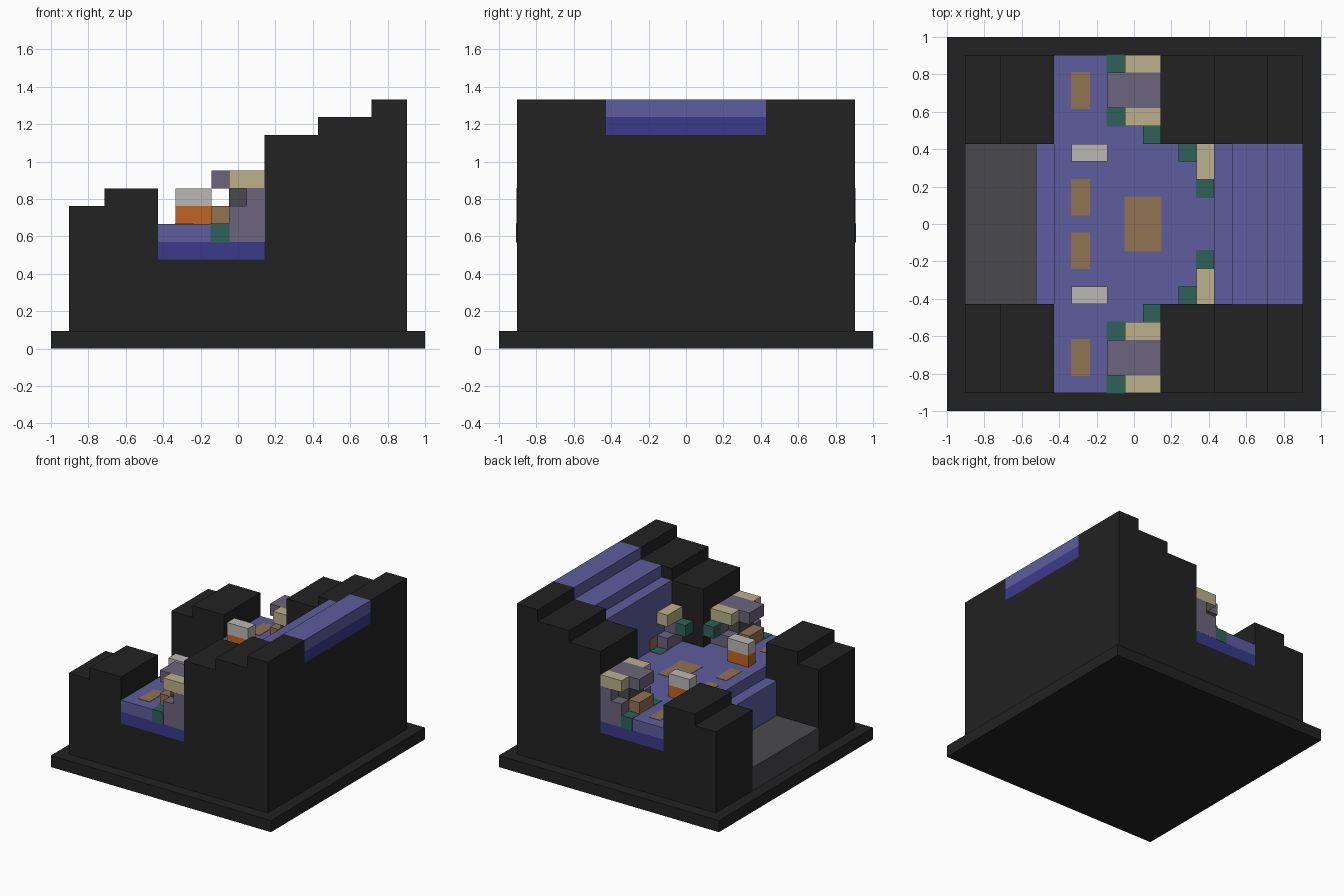
import bpy
import bmesh
from mathutils import Matrix, Vector

if "Cube" in bpy.data.objects:
    bpy.data.objects.remove(bpy.data.objects["Cube"], do_unlink=True)

N = 21            # cells along the base
U = 2 / N         # size of one cell
LIP = 0.003       # how far inlaid pieces stand proud


def linear(c):
    c /= 255
    return c / 12.92 if c <= 0.04045 else ((c + 0.055) / 1.055) ** 2.4


def material(name, r, g, b):
    m = bpy.data.materials.new(name)
    m.use_nodes = True
    rgba = (linear(r), linear(g), linear(b), 1)
    m.diffuse_color = rgba
    m.node_tree.nodes["Principled BSDF"].inputs["Base Color"].default_value = rgba
    return m


black = material("black stone", 34, 34, 34)
grey = material("dark grey", 74, 74, 77)
blue = material("water blue", 93, 93, 158)
deep = material("deep blue", 58, 58, 140)
purple = material("purple grey", 107, 101, 125)
tan = material("tan", 187, 177, 138)
green = material("green", 45, 98, 90)
brown = material("brown", 144, 115, 80)
orange = material("orange", 192, 101, 34)
pale = material("pale grey", 187, 184, 179)


def blocks(name, mat, boxes, mirror=False, lip=0.0):
    """One object made of cell-aligned boxes (x0, x1, y0, y1, z0, z1)."""
    bm = bmesh.new()
    if mirror:
        boxes = boxes + [(a, b, N - d, N - c, e, f) for a, b, c, d, e, f in boxes]
    for a, b, c, d, e, f in boxes:
        mid = Vector(((a + b - N) / 2, (c + d - N) / 2, (e + f) / 2)) * U
        size = Vector((b - a, d - c, f - e)) * U + Vector((lip, lip, lip)) * 2
        bmesh.ops.create_cube(bm, size=1, matrix=Matrix.LocRotScale(mid, None, size))
    me = bpy.data.meshes.new(name)
    bm.to_mesh(me)
    bm.free()
    me.materials.append(mat)
    ob = bpy.data.objects.new(name, me)
    bpy.context.collection.objects.link(ob)


# Base plate and stepped corner towers
blocks("base_plate", black, [(0, N, 0, N, 0, 1)])
steps = [(1, 3, 8), (3, 6, 9), (12, 15, 12), (15, 18, 13), (18, 20, 14)]
blocks("corner_towers", black, [(a, b, 1, 6, 1, h) for a, b, h in steps], mirror=True)

# Solid ground under the water
blocks("courtyard_ground", black, [(6, 15, 6, 15, 1, 5), (5, 6, 6, 15, 1, 3)])
blocks("side_ground", black, [(6, 12, 1, 6, 1, 5)], mirror=True)
blocks("upper_ground", black, [(15, 16, 6, 15, 1, 7), (16, 18, 6, 15, 1, 11), (18, 20, 6, 15, 1, 12)])
blocks("lower_landing", grey, [(1, 5, 6, 15, 1, 3)])

# Cross-shaped floor in two layers
for name, mat, z in (("floor_top", blue, 6), ("floor_bed", deep, 5)):
    blocks(name, mat, [(6, 15, 6, 15, z, z + 1)])
    blocks(name + "_arms", mat, [(6, 12, 1, 6, z, z + 1)], mirror=True)

# Stepped channel and falls
blocks("upper_channel", blue, [(15, 16, 6, 15, 7, 12), (16, 18, 6, 15, 12, 13), (18, 20, 6, 15, 13, 14)])
blocks("upper_channel_bed", deep, [(16, 18, 6, 15, 11, 12), (18, 20, 6, 15, 12, 13)])
blocks("lower_fall", blue, [(5, 6, 6, 15, 3, 6)])

# Inlaid floor patches
blocks("floor_patches", brown, [(7, 8, 2, 4, 6, 7), (7, 8, 8, 10, 6, 7)], mirror=True, lip=LIP)
blocks("centre_patch", brown, [(10, 12, 9, 12, 6, 7)], lip=LIP)
blocks("wall_patches", brown, [(15, 16, 8, 9, 7, 8)], mirror=True, lip=LIP)
blocks("green_inlays", green, [(9, 10, 1, 2, 6, 7), (9, 10, 4, 5, 6, 7), (14, 15, 8, 9, 6, 7)],
       mirror=True, lip=LIP)

# Side gates: notched posts, tan caps, beam, counter and back panel
posts = []
for y in (1, 4):
    posts += [(11, 12, y, y + 1, 6, 9), (10, 11, y, y + 1, 6, 8)]
blocks("gate_posts", purple, posts, mirror=True, lip=LIP / 3)
blocks("gate_caps", tan, [(10, 12, 1, 2, 9, 10), (10, 12, 4, 5, 9, 10)], mirror=True)
blocks("gate_beam", purple, [(9, 12, 2, 4, 9, 10)], mirror=True)
blocks("gate_wall", purple, [(10, 12, 2, 4, 7, 8), (11, 12, 2, 4, 8, 9)], mirror=True)
blocks("gate_window", grey, [(10, 11, 2, 4, 8, 9)], mirror=True)
blocks("gate_counter", brown, [(9, 10, 2, 4, 7, 8)], mirror=True)

# Posts beside the upper fall
blocks("fall_posts", purple, [(14, 15, 6, 7, 7, 9), (14, 15, 7, 8, 7, 8)], mirror=True)
blocks("fall_caps", tan, [(14, 15, 6, 8, 9, 10)], mirror=True)

# Hanging lanterns on the tower corners
blocks("lanterns", green, [(11, 12, 5, 6, 8, 9), (13, 14, 6, 7, 8, 9)], mirror=True)

# Two-tone blocks in the courtyard
blocks("block_bottoms", orange, [(7, 9, 6, 7, 7, 8)], mirror=True)
blocks("block_tops", pale, [(7, 9, 6, 7, 8, 9)], mirror=True)
